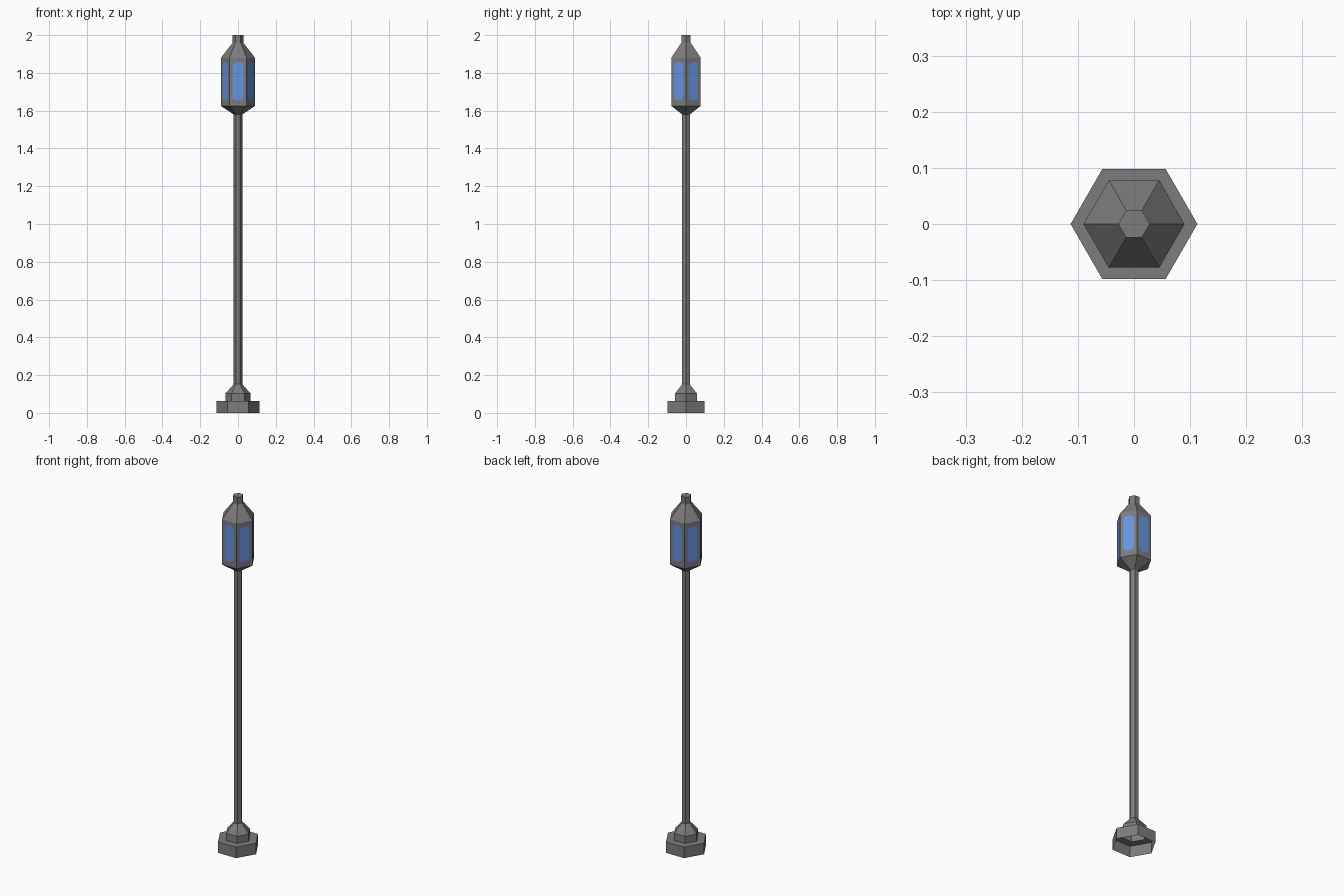
import bpy, bmesh, math
from mathutils import Vector

if "Cube" in bpy.data.objects:
    bpy.data.objects.remove(bpy.data.objects["Cube"])


def material(name, rgb):
    m = bpy.data.materials.new(name)
    m.diffuse_color = (*rgb, 1.0)
    m.use_nodes = True
    m.node_tree.nodes["Principled BSDF"].inputs["Base Color"].default_value = m.diffuse_color
    return m


GREY = material("iron_grey", (0.20, 0.20, 0.20))
BLUE = material("glass_blue", (0.13, 0.30, 0.78))


def finish(name, bm, mat):
    me = bpy.data.meshes.new(name)
    bm.to_mesh(me)
    bm.free()
    me.materials.append(mat)
    ob = bpy.data.objects.new(name, me)
    bpy.context.collection.objects.link(ob)
    return ob


def hex_lathe(name, profile, cap_top=False):
    """Six-sided shell from (radius, z) pairs, bottom to top, corners on the x axis."""
    bm = bmesh.new()
    rings = [[bm.verts.new((r * math.cos(i * math.pi / 3), r * math.sin(i * math.pi / 3), z))
              for i in range(6)] for r, z in profile]
    for a, b in zip(rings, rings[1:]):
        for i in range(6):
            j = (i + 1) % 6
            bm.faces.new((a[i], a[j], b[j], b[i]))
    if cap_top:
        bm.faces.new(rings[-1])
    return finish(name, bm, GREY)


# Stepped foot, open underneath
hex_lathe("foot", [(0.113, 0), (0.113, 0.062), (0.067, 0.062), (0.067, 0.102), (0.023, 0.152)])
# Slim post
hex_lathe("post", [(0.023, 0.152), (0.023, 1.58)])
# Lantern housing with roof and chimney
hex_lathe("lantern", [(0.023, 1.58), (0.09, 1.625), (0.09, 1.88), (0.028, 1.96), (0.028, 2.0)],
          cap_top=True)

# Rounded glass panes, one on each lantern side
HALF_W, Z_LOW, Z_HIGH, CORNER = 0.029, 1.655, 1.857, 0.022
apothem = 0.09 * math.cos(math.pi / 6) + 0.0008
bm = bmesh.new()
for side in range(6):
    ang = math.radians(30 + 60 * side)
    out = Vector((math.cos(ang), math.sin(ang), 0))
    along = Vector((-math.sin(ang), math.cos(ang), 0))
    verts = []
    for q, (sx, zc) in enumerate([(1, Z_HIGH - CORNER), (-1, Z_HIGH - CORNER),
                                  (-1, Z_LOW + CORNER), (1, Z_LOW + CORNER)]):
        for k in range(4):
            t = (q + k / 3) * math.pi / 2
            u = sx * (HALF_W - CORNER) + CORNER * math.cos(t)
            z = zc + CORNER * math.sin(t)
            verts.append(bm.verts.new(out * apothem + along * u + Vector((0, 0, z))))
    bm.faces.new(verts)
finish("glass_panes", bm, BLUE)
